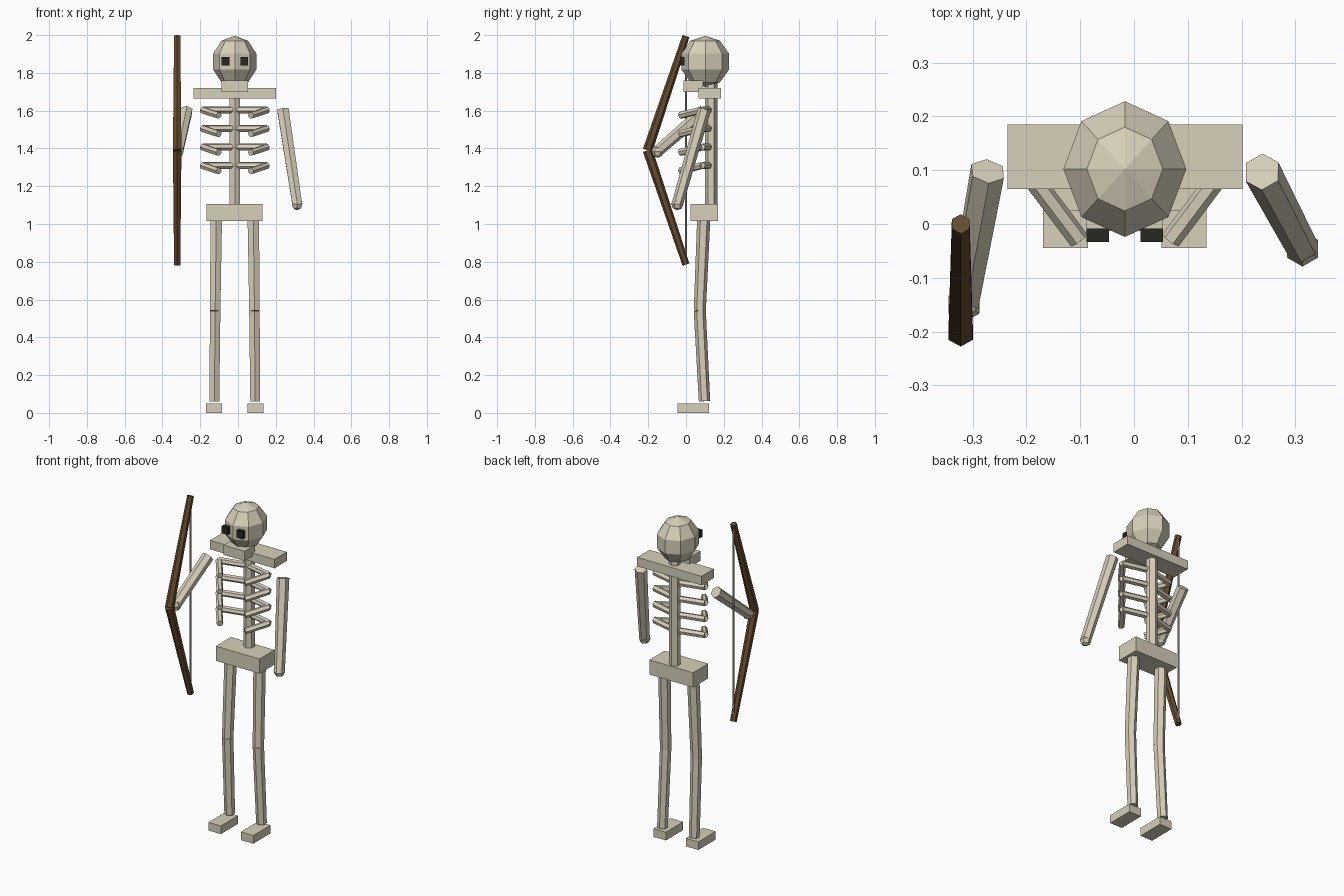
import bpy, bmesh, math
from mathutils import Vector, Matrix

if "Cube" in bpy.data.objects:
    bpy.data.objects.remove(bpy.data.objects["Cube"])

CX = -0.017  # body centre line


def material(name, rgb):
    m = bpy.data.materials.new(name)
    m.diffuse_color = (*rgb, 1)
    m.use_nodes = True
    m.node_tree.nodes["Principled BSDF"].inputs["Base Color"].default_value = m.diffuse_color
    return m


BONE = material("bone", (0.68, 0.63, 0.49))
WOOD = material("brown_wood", (0.13, 0.073, 0.028))
DARK = material("dark_socket", (0.021, 0.021, 0.015))
CORD = material("grey_cord", (0.45, 0.43, 0.38))


def finish(name, bm, mat):
    me = bpy.data.meshes.new(name)
    bm.to_mesh(me)
    bm.free()
    me.materials.append(mat)
    ob = bpy.data.objects.new(name, me)
    bpy.context.collection.objects.link(ob)
    return ob


def box(name, lo, hi, mat=BONE):
    lo, hi = Vector(lo), Vector(hi)
    bm = bmesh.new()
    bmesh.ops.create_cube(bm, size=1, matrix=Matrix.Translation((lo + hi) / 2)
                          @ Matrix.Diagonal((*(hi - lo), 1)))
    return finish(name, bm, mat)


def rod(name, a, b, ra, rb, mat=BONE, sides=6):
    """Tapered prism from a to b."""
    a, b = Vector(a), Vector(b)
    d = b - a
    rot = Vector((0, 0, 1)).rotation_difference(d).to_matrix().to_4x4()
    bm = bmesh.new()
    bmesh.ops.create_cone(bm, cap_ends=True, segments=sides, radius1=ra, radius2=rb,
                          depth=d.length, matrix=Matrix.Translation((a + b) / 2) @ rot)
    return finish(name, bm, mat)


def ball(name, c, size, seg, rings, mat=BONE):
    bm = bmesh.new()
    bmesh.ops.create_uvsphere(bm, u_segments=seg, v_segments=rings, radius=1,
                              matrix=Matrix.Translation(c) @ Matrix.Diagonal((*size, 1)))
    return finish(name, bm, mat)


# Head, jaw and eye sockets
ball("head", (CX, 0.102, 1.86), (0.12, 0.1325, 0.136), 8, 5)
box("jaw", (CX - 0.071, -0.013, 1.70), (CX + 0.071, 0.09, 1.76))
for side, s in (("left", 1), ("right", -1)):
    x = CX + s * 0.05
    box(side + "_eye", (x - 0.021, -0.033, 1.84), (x + 0.021, -0.008, 1.885), DARK)

# Torso
rod("spine", (CX, 0.133, 1.09), (CX, 0.133, 1.77), 0.033, 0.033)
box("shoulder_bar", (-0.235, 0.065, 1.665), (0.202, 0.185, 1.72))
box("pelvis", (-0.167, 0.024, 1.015), (0.129, 0.17, 1.105))

for side, s in (("left", 1), ("right", -1)):
    # Ribs, each a back piece and a front piece
    for i in range(4):
        z = 1.603 - i * 0.098
        bend = (CX + s * 0.17, 0.083, z)
        rod(f"{side}_rib_back_{i}", (CX, 0.125, z), bend, 0.019, 0.019)
        rod(f"{side}_rib_front_{i}", bend, (CX + s * 0.085, -0.03, z - 0.028), 0.019, 0.019)
    # Legs and feet
    hip = (CX + s * 0.098, 0.094, 1.03)
    knee = (CX + s * 0.104, 0.073, 0.54)
    ankle = (CX + s * 0.108, 0.098, 0.062)
    rod(side + "_thigh", knee, hip, 0.032, 0.035)
    rod(side + "_shin", ankle, knee, 0.03, 0.032)
    x = CX + s * 0.11
    box(side + "_foot", (x - 0.042, -0.045, 0), (x + 0.042, 0.122, 0.05))

# Arms: one hanging, one reaching to the bow
rod("left_arm", (0.312, -0.043, 1.115), (0.238, 0.097, 1.605), 0.03, 0.035)
ball("left_hand", (0.313, -0.046, 1.106), (0.033, 0.033, 0.033), 6, 4)
rod("right_arm", (-0.316, -0.145, 1.39), (-0.272, 0.098, 1.6), 0.03, 0.034)
ball("right_hand", (-0.316, -0.15, 1.384), (0.033, 0.033, 0.033), 6, 4)

# Bow
BX = -0.322
grip = (BX, -0.203, 1.39)
rod("bow_upper_limb", grip, (BX, 0, 1.995), 0.026, 0.019, WOOD)
rod("bow_lower_limb", (BX, 0, 0.785), grip, 0.019, 0.026, WOOD)
rod("bow_string", (BX, 0, 0.79), (BX, 0, 1.99), 0.006, 0.006, CORD)
